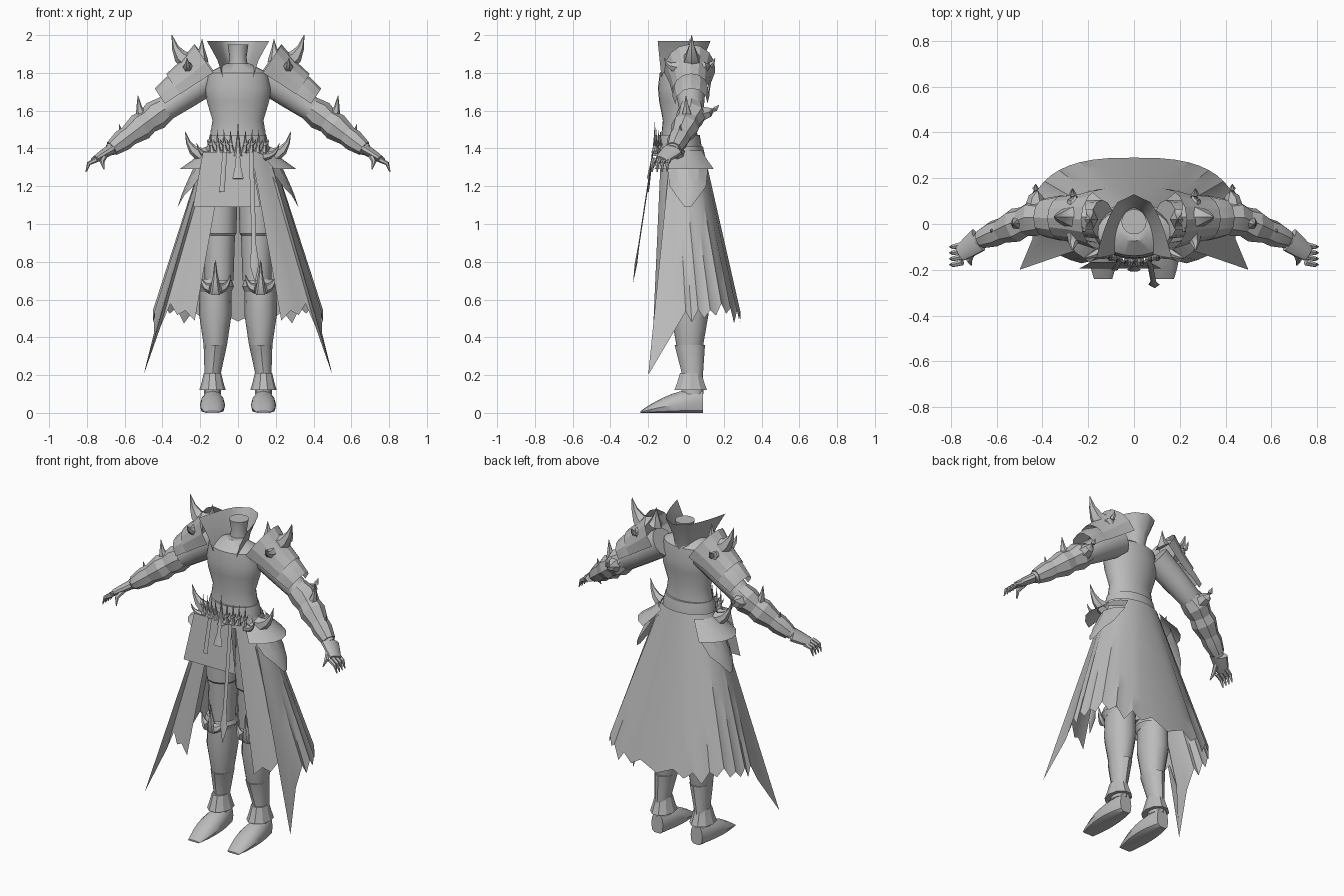
import bpy, bmesh, math, random
from mathutils import Vector

random.seed(4)
cube = bpy.data.objects.get("Cube")
if cube:
    bpy.data.objects.remove(cube)

GREY = (.5, .5, .5, 1)
steel = bpy.data.materials.new("plain grey")
steel.use_nodes = True
steel.diffuse_color = GREY
steel.node_tree.nodes["Principled BSDF"].inputs["Base Color"].default_value = GREY


def grid(name, rows, closed=False, mirror=True, angle=35):
    """Skin rows of points into one object, optionally mirrored left to right."""
    bm = bmesh.new()
    verts = [[bm.verts.new((p[0], p[1], max(p[2], 0))) for p in row] for row in rows]
    count = len(rows[0])
    for lower, upper in zip(verts, verts[1:]):
        for i in range(count if closed else count - 1):
            j = (i + 1) % count
            bm.faces.new((lower[i], lower[j], upper[j], upper[i]))
    if closed:
        bm.faces.new(verts[0])
        bm.faces.new(verts[-1])
    bmesh.ops.recalc_face_normals(bm, faces=bm.faces)
    mesh = bpy.data.meshes.new(name)
    bm.to_mesh(mesh)
    bm.free()
    mesh.materials.append(steel)
    obj = bpy.data.objects.new(name, mesh)
    bpy.context.collection.objects.link(obj)
    bpy.ops.object.select_all(action='DESELECT')
    obj.select_set(True)
    bpy.context.view_layer.objects.active = obj
    bpy.ops.object.shade_smooth_by_angle(angle=math.radians(angle))
    if mirror:
        obj.modifiers.new("mirror", 'MIRROR')


def tube(name, centres, radii, ratio=1, sides=12, arc=None, taper=0, upright=False, mirror=True, angle=35):
    """Loft ellipses along a path; arc leaves an open shell, narrowing by taper."""
    centres = [Vector(c) for c in centres]
    last = len(centres) - 1
    rows = []
    for k, (centre, radius) in enumerate(zip(centres, radii)):
        along = (centres[min(k + 1, last)] - centres[max(k - 1, 0)]).normalized()
        if upright:
            along = Vector((0, 0, 1))
        guide = Vector((0, 0, 1)) if abs(along.y) > .85 else Vector((0, 1, 0))
        across = (guide - along * guide.dot(along)).normalized()
        outward = along.cross(across)
        if arc:
            reach = arc * (1 - taper * k / last)
            angles = [reach * (2 * i / sides - 1) for i in range(sides + 1)]
        else:
            angles = [math.tau * i / sides for i in range(sides)]
        rows.append([centre + radius * (outward * math.cos(a) + across * ratio * math.sin(a)) for a in angles])
    grid(name, rows, not arc, mirror, angle)


def column(name, x, y, profile, **options):
    """An upright lofted part from (height, radius) pairs."""
    heights, radii = zip(*profile)
    tube(name, [(x, y, z) for z in heights], radii, upright=True, **options)


def horn(name, base, tip, radius, steps=4, **options):
    """A spike that leaves its base sideways and then curls up to its tip."""
    base, tip = Vector(base), Vector(tip)
    elbow = base.lerp(Vector((tip.x, tip.y, base.z)), .8)
    fractions = [k / steps for k in range(steps + 1)]
    path = [base.lerp(elbow, f).lerp(elbow.lerp(tip, f), f) for f in fractions]
    tube(name, path, [radius * max(1 - f, .02) for f in fractions], sides=6, **options)


# Torso, belt and neck
column("torso", 0, -.035, [(1.34, .17), (1.45, .15), (1.55, .135), (1.65, .165), (1.72, .175), (1.8, .16), (1.85, .06)],
       ratio=.65, sides=24, mirror=False)
column("belt", 0, -.035, [(1.39, .165), (1.43, .16), (1.47, .15)], ratio=.72, sides=24, mirror=False)
column("neck", 0, .01, [(1.8, .06), (1.88, .045), (1.95, .055)], sides=16, mirror=False)

# Tall flared collar, open at the front
grid("collar", [[(width * f ** .4, back + (front - back) * f, z) for f in (k / 8 for k in range(9))]
                for z, width, back, front in ((1.78, .08, .07, -.13), (1.87, .11, .09, -.14), (1.97, .165, .13, -.15))])

# Belt thorns
for i in range(4):
    x = .03 + i * .035
    y = i * .01 - .165
    horn("belt_thorn", (x, y, 1.38), (x + .01, y, 1.5), radius=.02)
    horn("belt_side_thorn", (x, y, 1.42), (x + .03, y, 1.45), radius=.012)
horn("belt_centre_thorn", (0, -.165, 1.36), (0, -.165, 1.54), radius=.025, mirror=False)

# Tabard, straps and pendant
waist_front = Vector((0, -.165, 1.38))
grid("tabard", [[(side * (.14 + drop * .2) - .06, waist_front.y - drop * .1, waist_front.z - drop)
                 for side in (-.9, 0, .9)] for drop in (0, .15, .29)], mirror=False)


def strap(name, x, end, radii):
    """A flat hanging strip from the belt to its end point."""
    start = waist_front + Vector((x, -.01, 0))
    count = len(radii) - 1
    path = [start.lerp(Vector(end), k / count) for k in range(count + 1)]
    tube(name, path, radii, ratio=.3, sides=6, mirror=False)


strap("long_strap", .07, (.09, -.28, .69), [.012] * 6 + [.025, .001])
strap("short_strap", -.07, (-.085, -.2, 1.17), [.012, .014])
strap("pendant", 0, (0, -.2, 1.24), [.01, .014, .03])

# Long torn skirt, with a drooping point on each side
columns, levels, droop = 20, 6, 15
tip = Vector((.5, -.2, .2))
skirt = []
for i in range(columns + 1):
    a = 2.75 * i / columns
    top = Vector((.17 * math.sin(a), .115 * math.cos(a) - .025, 1.41))
    tatter = .06 * (i % 2) + random.uniform(-.03, .03)
    hem = Vector((.45 * math.sin(a) ** .7, .05 + .24 * math.cos(a), .5 + tatter))
    if i == droop:
        hem = tip
    elif abs(i - droop) == 1:
        hem = hem.lerp(tip, .2)
    skirt.append([top.lerp(hem, k / levels) for k in range(levels + 1)])
grid("skirt", skirt)

# Hip plates and hip horns
column("upper_hip_plate", 0, -.01, [(1.39, .18), (1.34, .24), (1.29, .31)], ratio=.65, arc=.9, sides=6, angle=20)
column("lower_hip_plate", 0, .01, [(1.31, .23), (1.2, .28), (1.15, .3), (1.09, .32)],
       ratio=.65, arc=.8, taper=.9, sides=4, angle=20)
horn("hip_horn", (.16, -.04, 1.36), (.28, -.05, 1.49), radius=.05)
horn("small_hip_horn", (.14, -.12, 1.36), (.22, -.15, 1.43), radius=.025)

# Arms and layered arm armour, placed by fraction along the arm
shoulder, elbow, wrist = Vector((.14, .02, 1.78)), Vector((.43, .03, 1.58)), Vector((.68, -.07, 1.39))


def on_arm(t):
    return shoulder.lerp(elbow, t) if t < 1 else elbow.lerp(wrist, t - 1)


def arm_piece(name, start, end, radii, lift=0, **options):
    count = len(radii) - 1
    path = [on_arm(start + (end - start) * k / count) + Vector((0, 0, lift)) for k in range(count + 1)]
    tube(name, path, radii, **options)


arm_piece("arm", 0, 2, [.085, .075, .062, .05, .032])
arm_piece("shoulder_plate", 0, .6, [.16, .13, .115], lift=.04, ratio=.85, arc=1.7, sides=8, angle=20)
arm_piece("upper_arm_plate", .4, .85, [.1, .11, .095], lift=.03, ratio=.9, arc=1.6, sides=6, angle=20)
arm_piece("elbow_plate", .85, 1.2, [.068, .08, .066], sides=8, angle=20)
arm_piece("forearm_plate", 1.1, 1.6, [.06, .075, .055], sides=8, angle=20)
arm_piece("wrist_plate", 1.5, 1.95, [.054, .058, .042], sides=8, angle=20)
horn("forearm_fin", on_arm(1.2), (.53, 0, 1.68), radius=.06)
horn("wrist_fin", on_arm(1.6), (.63, -.03, 1.53), radius=.03)
horn("elbow_spike", on_arm(1), (.43, .175, 1.63), radius=.06)

# Shoulder horns
horn("shoulder_horn", (.22, .03, 1.85), (.35, .03, 2), radius=.075)
horn("collar_spike", (.2, .02, 1.88), (.19, .02, 1.98), radius=.05)
for reach in (-.09, .09):
    horn("shoulder_spike", (.26, .02 + reach * .7, 1.83), (.27, .02 + reach * 1.5, 1.88), radius=.035)

# Hands
knuckles = Vector((.76, -.13, 1.34))
tube("palm", [wrist, wrist.lerp(knuckles, .5), knuckles], [.028, .024, .018], ratio=2, sides=10)
for i in range(4):
    root = knuckles + Vector((-.01, .04 - i * .026, 0))
    bend = root + Vector((.04, -.01, -.02))
    tube("finger", [root, bend, bend + Vector((.015, 0, -.045))], [.014, .011, .003], sides=6)
thumb_root = wrist + Vector((.02, -.04, -.02))
thumb_bend = thumb_root + Vector((.02, -.05, -.04))
tube("thumb", [thumb_root, thumb_bend, thumb_bend + Vector((-.01, -.02, -.04))], [.016, .013, .003], sides=6)

# Legs and greaves
leg = .12
column("thigh", .1, -.01, [(1.34, .09), (1.1, .095), (.95, .092), (.94, .084), (.7, .076)])
column("greave", leg, .02, [(.68, .084), (.52, .086), (.36, .062)], ratio=1.15)
tube("shin", [(leg, .02, .36), (leg + .015, .035, .2), (leg + .015, .035, .1)], [.062, .042, .045],
     ratio=1.3, upright=True)

# Knee crown
column("knee_band", leg, .01, [(.64, .084), (.67, .098), (.71, .085)])
horn("knee_spike", (leg, -.07, .65), (leg, -.1, .81), radius=.04)
for side in (-.08, .08):
    horn("knee_thorn", (leg + side * .3, -.09, .66), (leg + side, -.07, .73), radius=.03)

# Boots with a flared ankle cuff
column("ankle_cuff", leg + .015, .025, [(.21, .046), (.16, .058), (.12, .07)], ratio=1.3, sides=10, angle=20)
boot = []
for f in (k / 8 for k in range(9)):
    height = .01 + .12 * (1 - f * f)
    width = .04 + .11 * f * (1 - f)
    y = .09 - .33 * f
    boot.append([(leg + .015 + width * math.cos(a), y, height * (.4 + .6 * math.sin(a)))
                 for a in (math.tau * i / 12 for i in range(12))])
grid("boot", boot, closed=True)
